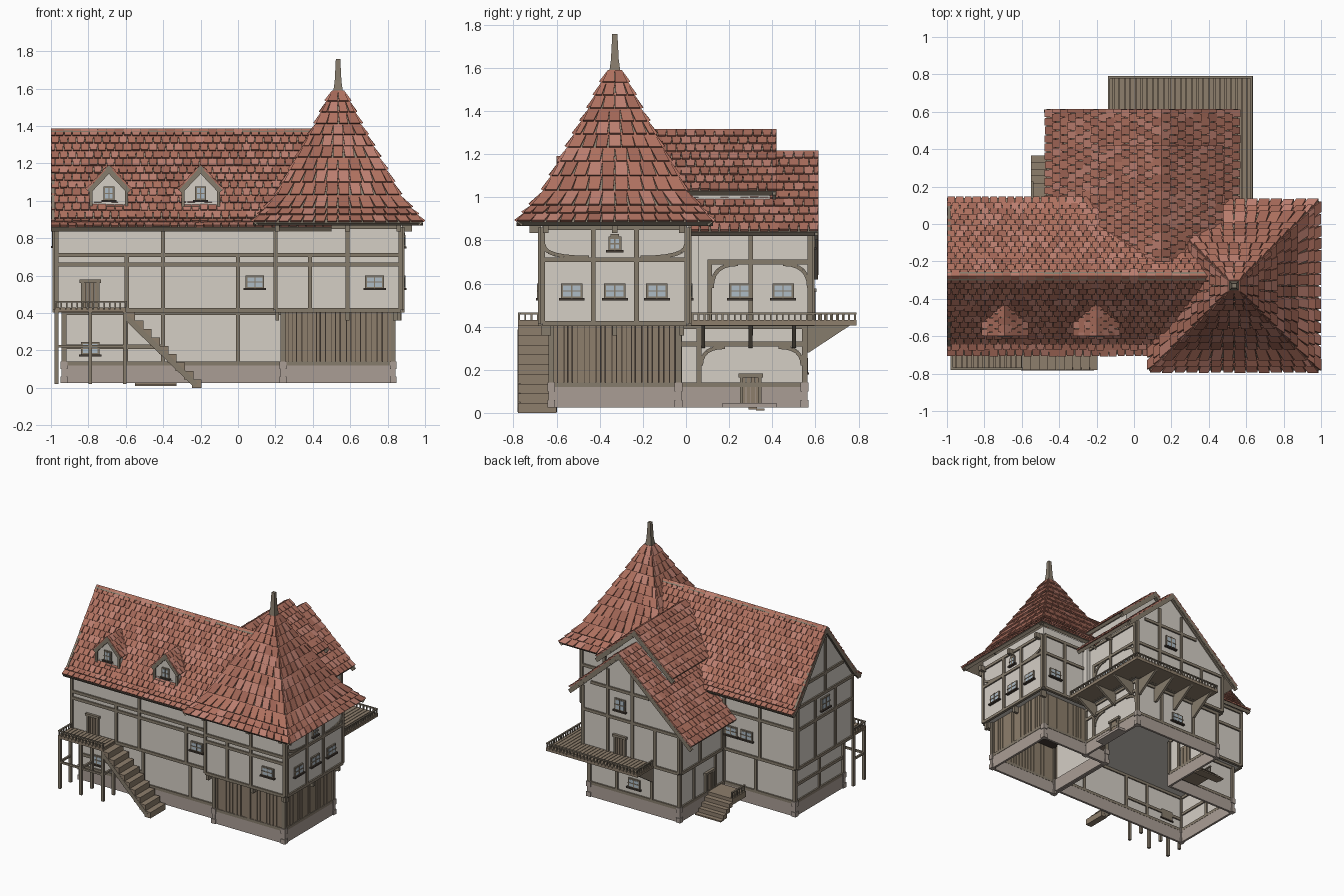
import bpy, bmesh, random, math
from mathutils import Vector as V

if "Cube" in bpy.data.objects:
    bpy.data.objects.remove(bpy.data.objects["Cube"])
random.seed(4)

COL = {'plaster': (.66, .62, .56), 'timber': (.24, .2, .15), 'board': (.27, .21, .15), 'dark': (.06, .045, .035),
       'stone': (.4, .34, .3), 'glass': (.42, .5, .56), 'tile_a': (.43, .165, .115), 'tile_b': (.36, .135, .095),
       'tile_c': (.5, .21, .16)}
MAT = {}
for k, c in COL.items():
    MAT[k] = bpy.data.materials.new(k)
    MAT[k].diffuse_color = (*c, 1)
parts = {}


def part(name, *mats):
    if name not in parts:
        parts[name] = (bmesh.new(), mats)
    return parts[name][0]


def hexa(bm, a, b, mi=0):
    """Closed solid between two matching polygons."""
    va, vb = [bm.verts.new(p) for p in a], [bm.verts.new(p) for p in b]
    n = len(a)
    fs = [bm.faces.new(va), bm.faces.new(vb)]
    fs += [bm.faces.new((va[i], va[(i + 1) % n], vb[(i + 1) % n], vb[i])) for i in range(n)]
    for f in fs:
        f.material_index = mi


def box(bm, x0, x1, y0, y1, z0, z1, mi=0):
    q = [(x0, y0), (x1, y0), (x1, y1), (x0, y1)]
    hexa(bm, [(*p, z0) for p in q], [(*p, z1) for p in q], mi)


def prism(bm, prof, axis, a, b):
    f = (lambda p, t: (t, p[0], p[1])) if axis == 'x' else (lambda p, t: (p[0], t, p[1]))
    hexa(bm, [f(p, a) for p in prof], [f(p, b) for p in prof])


def shell(bm, outline, z0, z1, top):
    lo, hi = [bm.verts.new((*p, z0)) for p in outline], [bm.verts.new((*p, z1)) for p in outline]
    for i in range(len(lo)):
        j = (i + 1) % len(lo)
        bm.faces.new((lo[i], lo[j], hi[j], hi[i]))
    if top:
        bm.faces.new(hi)


# --- wall-face helpers: a face is (axis, value, outward sign) ---
def pt(F, u, z, o):
    return V((F[1] + F[2] * o, u, z)) if F[0] == 'x' else V((u, F[1] + F[2] * o, z))


def rect(bm, F, u0, u1, z0, z1, o0, o1, mi=0):
    q = [(u0, z0), (u1, z0), (u1, z1), (u0, z1)]
    hexa(bm, [pt(F, *p, o0) for p in q], [pt(F, *p, o1) for p in q], mi)


def bar(F, u0, z0, u1, z1, w=.022, o0=-.01, o1=.011, name='timber_frame'):
    d = V((u1 - u0, z1 - z0)).normalized() * w / 2
    q = [(u0 - d.y, z0 + d.x), (u0 + d.y, z0 - d.x), (u1 + d.y, z1 - d.x), (u1 - d.y, z1 + d.x)]
    hexa(part(name, 'timber'), [pt(F, *p, o0) for p in q], [pt(F, *p, o1) for p in q])


def frame(F, u0, u1, z0, z1, posts=(), rails=()):
    for u in (u0, u1, *posts):
        bar(F, u, z0, u, z1)
    for z in (z0, z1, *rails):
        bar(F, u0, z, u1, z)


def arc(F, u0, z0, u1, z1):
    c = [((1 - t) ** 2 * u0 + 2 * t * (1 - t) * u0 + t * t * u1,
          (1 - t) ** 2 * z0 + 2 * t * (1 - t) * z1 + t * t * z1) for t in [i / 6 for i in range(7)]]
    for a, b in zip(c, c[1:]):
        bar(F, *a, *b, w=.018, o1=.008)


def window(F, u, z, w=.1, h=.07):
    bm = part('windows', 'timber', 'glass', 'dark')
    rect(bm, F, u - w / 2, u + w / 2, z - h / 2, z + h / 2, -.01, .01)
    rect(bm, F, u - w / 2 + .01, u + w / 2 - .01, z - h / 2 + .01, z + h / 2 - .01, 0, .012, 1)
    rect(bm, F, u - .003, u + .003, z - h / 2, z + h / 2, 0, .015)
    rect(bm, F, u - w / 2, u + w / 2, z - .003, z + .003, 0, .015)
    rect(bm, F, u - w / 2 - .01, u + w / 2 + .01, z - h / 2 - .008, z - h / 2 + .003, -.01, .02, 2)


def door(F, u, z, w=.085, h=.14):
    bm = part('doors', 'board', 'timber')
    for i in range(4):
        a = u - w / 2 + i * w / 4
        rect(bm, F, a + .002, a + w / 4 - .002, z, z + h, -.01, .009)
    for s in (-1, 1):
        rect(bm, F, u + s * w / 2 - .008, u + s * w / 2 + .008, z, z + h, -.01, .016, 1)
    rect(bm, F, u - w / 2 - .015, u + w / 2 + .015, z + h - .01, z + h + .008, -.01, .02, 1)


# --- roofs: deck slab plus staggered tapered tiles ---
def roof(name, A, B, C, D, rows, w, lift=.012):
    A, B, C, D = map(V, (A, B, C, D))
    n = (B - A).cross(D - A).normalized()
    n = -n if n.z < 0 else n
    q = (A, B, C, D)
    hexa(part('roof_deck', 'timber'), [p - n * .028 for p in q], [p - n * .004 for p in q])
    bm = part(name, 'tile_a', 'tile_b', 'tile_c')
    at = lambda u, t: A.lerp(D, t).lerp(B.lerp(C, t), u)
    for i in range(rows):
        t0, t1 = i / rows, min(1, (i + 1.2) / rows)
        m = max(2, round((at(1, t0) - at(0, t0)).length / w))
        for j in range(-1, m):
            a, b = max(0, (j + i % 2 / 2) / m), min(1, (j + 1 + i % 2 / 2) / m)
            if b - a < .01 / m:
                continue
            g = (b - a) * random.uniform(.02, .13)
            e = n * (lift + random.uniform(-.002, .002))
            c = [at(a + g, t0) + e, at(b - g, t0) + e, at(b, t1) + n * .002, at(a, t1) + n * .002]
            hexa(bm, [p - n * .012 for p in c], c, random.choice((0, 0, 1, 2)))


# Lower storey shells, open below
low = [(-.93, -.57), (.26, -.57), (.26, -.04), (.43, -.04), (.43, .55), (-.33, .55), (-.33, .01), (-.93, .01)]
tow = [(.24, -.625), (.83, -.625), (.83, -.035), (.24, -.035)]
shell(part('lower_walls', 'plaster'), low, .05, .41, True)
shell(part('tower_base', 'dark'), tow, .05, .41, True)
for o in (low, tow):
    shell(part('stone_plinth', 'stone'), o, .025, .125, False)
    for x, y in o:
        if (x, y) not in ((.26, -.57), (.26, -.04), (-.33, .01)):
            for r, z0, z1 in ((.018, .025, .06), (.013, .06, .1), (.018, .1, .14)):
                box(part('corner_feet', 'stone'), x - r, x + r, y - r, y + r, z0, z1)
            box(part('timber_frame', 'timber'), x - .013, x + .013, y - .013, y + .013, .13, .41)

# Upper storeys: main hall, tower, cross wing, raised attic
w = part('upper_walls', 'plaster')
prism(w, [(-.62, .41), (.06, .41), (.06, .88), (-.28, 1.34), (-.62, .88)], 'x', -.98, .5)
box(w, .19, .88, -.675, .015, .41, .93)
prism(w, [(-.36, .41), (.47, .41), (.47, .88), (.145, 1.175), (-.36, .715)], 'y', -.1, .585)
prism(w, [(-.11, .9), (.4, .9), (.4, 1.05), (.145, 1.28), (-.11, 1.05)], 'y', -.15, .39)

# Timber framing per face
MF, MFL, TF, TR = ('y', -.62, -1), ('y', -.57, -1), ('y', -.675, -1), ('x', .88, 1)
WR, WRL, WB, WBL = ('x', .47, 1), ('x', .43, 1), ('y', .585, 1), ('y', .55, 1)
WL, WLL, MB, MBL = ('x', -.36, -1), ('x', -.33, -1), ('y', .06, 1), ('y', .01, 1)
ML, MLL, TB = ('x', -.98, -1), ('x', -.93, -1), ('y', .015, 1)
frame(MF, -.97, .2, .415, .86, (-.4,), (.66, .71))
for u in (-.595, 0):
    bar(MF, u, .415, u, .71)
frame(MFL, -.93, .25, .13, .4, (-.6, -.4, 0))
bar(MFL, -.93, .22, -.4, .22)
frame(TF, .2, .87, .415, .86, (.585,), (.66, .71))
bar(TF, .385, .415, .385, .71)
frame(TR, -.665, .005, .415, .86, (-.43, -.23), (.71,))
arc(TR, -.66, .78, -.45, .72)
arc(TR, 0, .78, -.21, .72)
frame(TB, .48, .87, .415, .86, (.68,), (.71,))
frame(WR, .02, .575, .415, .86, (.3,), ())
bar(WR, .1, .7, .57, .7)
bar(WR, .11, .415, .11, .7)
arc(WR, .12, .58, .24, .69)
arc(WR, .57, .58, .45, .69)
frame(WRL, -.03, .55, .13, .4, (.06,), (.32,))
arc(WRL, .07, .22, .18, .305)
arc(WRL, .54, .22, .43, .305)
frame(WB, -.35, .46, .415, .7, (-.15, .04, .25), ())
bar(WB, .46, .7, .46, .88)
bar(WB, -.1, .92, .39, .92)
for u, z in ((.04, 1.06), (.25, 1.06)):
    bar(WB, u, .7, u, z)
frame(WBL, -.33, .43, .13, .4, (-.1, .2), ())
frame(WL, .08, .575, .415, .7, (.35,), ())
frame(WLL, .02, .55, .13, .4, (.12, .38), ())
frame(MB, -.97, -.37, .415, .86, (-.67,), (.71,))
frame(MBL, -.93, -.33, .13, .4, (-.6,), ())
frame(ML, -.61, .05, .415, .88, (-.4, -.16), (.71,))
bar(ML, -.5, 1.03, .06 - .12, 1.03)
bar(ML, -.28, .88, -.28, 1.3)
frame(MLL, -.57, .01, .13, .4, (-.28,), (.26,))

# Windows and doors
for F, u, z in ((MF, .09, .565), (TF, .73, .565), (MFL, -.79, .21), (TR, -.53, .565), (TR, -.33, .565),
                (TR, -.135, .565), (WR, .25, .565), (WR, .45, .565), (MB, -.56, .565), (MB, -.43, .565),
                (WBL, .05, .22), (TB, .77, .565)):
    window(F, u, z)
window(ML, -.28, .8, .1, .09)
window(WB, .145, .81, .09, .09)
window(TR, -.33, .785, .06, .065)
rect(part('windows'), TR, -.35, -.31, .815, .83, -.01, .012)
for F, u, z in ((MF, -.79, .43), (WRL, .3, .035), (WB, .145, .43), (WLL, .2, .14)):
    door(F, u, z)
for F, u in ((TF, .21), (TF, .585), (TF, .86), (TR, -.65), (TR, -.33), (TR, -.02), (WR, .3)):
    bar(F, u, .835, u, .875, .025, -.01, .05, 'eave_brackets')
    bar(F, u, .36, u, .41, .02, -.05, -.005, 'jetty_brackets')

# Vertical boarding on the tower base
for F, a, b in ((('y', -.625, -1), .25, .82), (('x', .83, 1), -.615, -.045), (('y', -.035, 1), .44, .82)):
    while a < b - .01:
        d = min(b - a, random.uniform(.018, .032))
        rect(part('tower_boarding', 'board'), F, a, a + d - .003, .125, .405, -.005, random.uniform(.004, .01))
        a += d
    bar(F, a, .13, a - .57 if F[1] != -.035 else .44, .13)

# Main roof, cross wing roof, raised roof
for s in (-1, 1):
    y = lambda d: -.28 + s * d
    for (d0, z0), (d1, z1), r in (((.42, .86), (.355, .905), 2), ((.355, .905), (0, 1.385), 12)):
        roof('main_roof', (-1, y(d0), z0), (.5, y(d0), z0), (.5, y(d1), z1), (-1, y(d1), z1), r, .045)
    bar(('x', -.99, -1), y(.4), .845, y(0), 1.355, .03, -.008, .008, 'bargeboards')
for x, z, r in ((-.47, .66, 15), (.56, .842, 10)):
    roof('wing_roof', (x, -.12, z), (x, .615, z), (.145, .615, 1.215), (.145, -.12, 1.215), r, .045)
    bar(('y', .605, 1), x, z - .03, .145, 1.185, .03, -.008, .008, 'bargeboards')
for x in (-.18, .47):
    roof('raised_roof', (x, -.2, 1.03), (x, .42, 1.03), (.145, .42, 1.315), (.145, -.2, 1.315), 8, .045)
    bar(('y', .41, 1), x, 1.0, .145, 1.285, .03, -.008, .008, 'bargeboards')

# Flared tower roof and spire
prof = [(.455, .885), (.39, .96), (.33, 1.03), (.22, 1.23), (.12, 1.41), (.03, 1.59)]
cx, cy = .535, -.33
for k, r in zip(range(5), (2, 1, 3, 3, 3)):
    (h0, z0), (h1, z1) = prof[k], prof[k + 1]
    for i in range(4):
        c = [(math.cos(math.pi / 2 * (i + j) + math.pi / 4) * 2 ** .5,
              math.sin(math.pi / 2 * (i + j) + math.pi / 4) * 2 ** .5) for j in (0, 1)]
        p = lambda q, h, z: (cx + q[0] * h, cy + q[1] * h, z)
        roof('tower_roof', p(c[0], h0, z0), p(c[1], h0, z0), p(c[1], h1, z1), p(c[0], h1, z1), r, .065, .014)
sq = [(-1, -1), (1, -1), (1, 1), (-1, 1)]
for r0, z0, r1, z1 in ((.03, 1.55, .018, 1.64), (.018, 1.64, .012, 1.757)):
    hexa(part('spire', 'timber'), [(cx + a * r0, cy + b * r0, z0) for a, b in sq],
         [(cx + a * r1, cy + b * r1, z1) for a, b in sq])

# Two dormers on the front slope
for x in (-.69, -.2):
    prism(part('dormers', 'plaster'), [(x - .1, .93), (x + .1, .93), (x + .1, 1.07), (x, 1.17), (x - .1, 1.07)], 'y', -.585, -.4)
    F = ('y', -.585, -1)
    window(F, x, 1.04, .06, .075)
    for s in (-1, 1):
        roof('dormer_roof', (x + s * .12, -.6, 1.06), (x + s * .12, -.4, 1.06), (x, -.4, 1.19), (x, -.6, 1.19), 4, .04, .008)
        bar(F, x + s * .095, .95, x + s * .095, 1.06, .016)
        bar(F, x + s * .1, 1.055, x, 1.16, .022)
    bar(F, x - .1, .965, x + .1, .965, .014)


# Balconies
def deck(x0, x1, y0, y1):
    box(part('balcony_deck', 'board'), x0, x1, y0, y1, .405, .42)
    n = round((x1 - x0) / .03)
    for i in range(n):
        a = x0 + (x1 - x0) * i / n
        box(part('balcony_deck'), a + .002, a + (x1 - x0) / n - .002, y0, y1, .42, .43)


def railing(p, q, z=.43, h=.035):
    p, q = V((*p, z)), V((*q, z))
    bm, n = part('railings', 'timber'), max(1, round((q - p).length / .028))
    x0, x1, y0, y1 = min(p.x, q.x), max(p.x, q.x), min(p.y, q.y), max(p.y, q.y)
    box(bm, x0 - .006, x1 + .006, y0 - .006, y1 + .006, z + h - .008, z + h)
    for i in range(n + 1):
        c = p.lerp(q, i / n)
        box(bm, c.x - .004, c.x + .004, c.y - .004, c.y + .004, z, z + h)


deck(-.98, -.6, -.78, -.61)
railing((-.974, -.774), (-.6, -.774))
railing((-.974, -.774), (-.974, -.63))
deck(.46, .635, .02, .79)
deck(-.14, .46, .57, .79)
railing((.628, .03), (.628, .784))
railing((-.134, .784), (.628, .784))
railing((-.134, .6), (-.134, .784))
for x in (-.1, .08, .26, .42):
    hexa(part('balcony_brackets', 'timber'), *[[(x + o, .55, .28), (x + o, .57, .28), (x + o, .76, .405), (x + o, .55, .405)] for o in (-.009, .009)])
for y in (.08, .3, .5):
    hexa(part('balcony_brackets'), *[[(.43, y + o, .3), (.45, y + o, .3), (.61, y + o, .405), (.43, y + o, .405)] for o in (-.009, .009)])
pb = part('balcony_posts', 'timber')
for x in (-.97, -.79, -.605):
    for yy in (-.77, -.64):
        box(pb, x - .01, x + .01, yy - .01, yy + .01, .02, .405)
    box(pb, x - .007, x + .007, -.77, -.64, .215, .23)
box(pb, -.97, -.605, -.777, -.763, .215, .23)

# Front stairs and back entry stairs
st = part('front_stairs', 'board')
for i in range(9):
    x = -.6 + i * .0444
    box(st, x, x + .05, -.78, -.6, max(0, .36 - i * .045), .405 - i * .045)
for y in (-.775, -.605):
    bar(('y', y, -1), -.595, .375, -.225, .015, .03, -.007, .007, 'stair_stringers')
es = part('entry_steps', 'board')
box(es, -.55, -.33, .06, .22, .09, .135)
for i in range(4):
    box(es, -.55, -.33, .22 + i * .035, .26 + i * .035, max(.01, .075 - i * .03), .11 - i * .03)
railing((-.544, .07), (-.544, .22), .135, .05)
box(part('side_step', 'stone'), .43, .5, .17, .42, .025, .045)

# Build the objects
for name, (bm, mats) in parts.items():
    if name not in ('lower_walls', 'tower_base', 'stone_plinth'):
        bmesh.ops.recalc_face_normals(bm, faces=bm.faces)
    me = bpy.data.meshes.new(name)
    bm.to_mesh(me)
    for m in mats:
        me.materials.append(MAT[m])
    ob = bpy.data.objects.new(name, me)
    bpy.context.collection.objects.link(ob)
    if name == 'stone_plinth':
        so = ob.modifiers.new('thickness', 'SOLIDIFY')
        so.thickness, so.offset = .024, 0

for m in bpy.data.materials:
    if m.users and not m.is_grease_pencil:
        m.use_nodes = True
        m.node_tree.nodes["Principled BSDF"].inputs["Base Color"].default_value = m.diffuse_color
